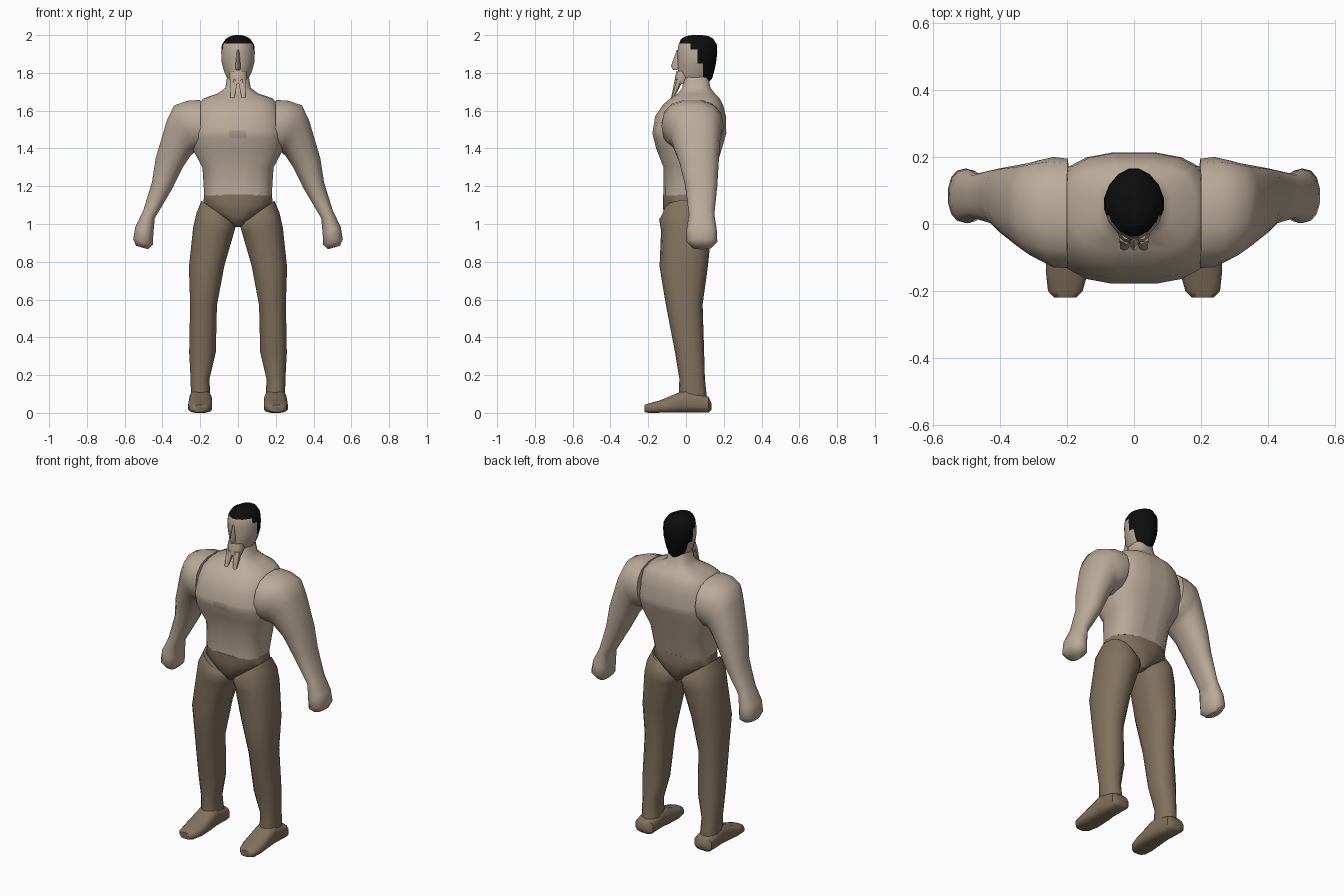
import bpy, bmesh, math
from mathutils import Vector


def material(name, rgb):
    m = bpy.data.materials.new(name)
    m.diffuse_color = (*rgb, 1)
    return m


SKIN = material("skin", (0.50, 0.41, 0.325))
SHADE = material("dark_skin", (0.39, 0.315, 0.25))
CLOTH = material("brown_cloth", (0.225, 0.168, 0.112))
HAIR = material("black_hair", (0.004, 0.004, 0.004))


def power(t, e):
    return math.copysign(abs(t) ** e, t)


def loft(name, rings, mats, sides=16, e=1.0, cuts=(), rule=None, angle=50):
    """Skin closed rings given as (centre, half axis u, half axis v)."""
    bm = bmesh.new()
    loops = []
    for c, u, v in rings:
        loop = []
        for i in range(sides):
            a = 2 * math.pi * (i + 0.5) / sides
            loop.append(bm.verts.new(c + u * power(math.cos(a), e) + v * power(math.sin(a), e)))
        loops.append(loop)
    for p, q in zip(loops, loops[1:]):
        for i in range(sides):
            j = (i + 1) % sides
            bm.faces.new((p[i], p[j], q[j], q[i]))
    bm.faces.new(loops[0])
    bm.faces.new(loops[-1])
    bmesh.ops.recalc_face_normals(bm, faces=bm.faces)
    # straight cuts that carry the colour borders
    for axis, value in cuts:
        n = Vector((0, 0, 0))
        n[axis] = 1
        bmesh.ops.bisect_plane(bm, geom=bm.verts[:] + bm.edges[:] + bm.faces[:],
                               plane_co=n * value, plane_no=n)
    if rule:
        for f in bm.faces:
            f.material_index = int(rule(f.calc_center_median()))
    me = bpy.data.meshes.new(name)
    bm.to_mesh(me)
    bm.free()
    for m in mats:
        me.materials.append(m)
    ob = bpy.data.objects.new(name, me)
    bpy.context.collection.objects.link(ob)
    bpy.ops.object.select_all(action='DESELECT')
    ob.select_set(True)
    bpy.context.view_layer.objects.active = ob
    bpy.ops.object.shade_smooth_by_angle(angle=math.radians(angle))
    return ob


def flat(z, w, y0, y1):
    """Level ring centred on x = 0."""
    return Vector((0, (y0 + y1) / 2, z)), Vector((w, 0, 0)), Vector((0, (y1 - y0) / 2, 0))


def limb(s, ax, az, bx, bz, y0, y1):
    """Tilted ring between an outer and an inner point."""
    a, b = Vector((s * ax, 0, az)), Vector((s * bx, 0, bz))
    return (a + b) / 2 + Vector((0, (y0 + y1) / 2, 0)), (a - b) / 2, Vector((0, (y1 - y0) / 2, 0))


def upright(s, y, x0, x1, z0, z1):
    """Upright ring facing along y."""
    return (Vector((s * (x0 + x1) / 2, y, (z0 + z1) / 2)),
            Vector(((x1 - x0) / 2, 0, 0)), Vector((0, 0, (z1 - z0) / 2)))


# torso and neck, with a darker patch on the breastbone
loft("torso", [flat(*r) for r in (
    (1.15, .18, -.12, .12), (1.30, .19, -.12, .16), (1.40, .245, -.16, .192),
    (1.48, .25, -.18, .215), (1.57, .235, -.165, .213), (1.63, .215, -.125, .198),
    (1.665, .185, -.085, .18), (1.69, .11, -.045, .155), (1.72, .068, -.02, .13),
    (1.80, .055, -.01, .115))], [SKIN, SHADE], sides=20, e=.72,
    cuts=[(0, -.045), (0, .045), (2, 1.455), (2, 1.495)],
    rule=lambda c: abs(c.x) < .045 and 1.455 < c.z < 1.495 and c.y < -.1)

# hips
loft("hips", [flat(*r) for r in (
    (1.155, .182, -.123, .123), (1.10, .188, -.124, .13),
    (1.04, .10, -.12, .125), (.985, .02, -.085, .095))], [CLOTH], e=.8)

# head, with stepped hairline
loft("head", [flat(*r) for r in (
    (1.75, .045, -.03, .12), (1.77, .058, -.038, .14), (1.81, .076, -.045, .152),
    (1.86, .089, -.045, .162), (1.91, .091, -.048, .168), (1.95, .087, -.042, .165),
    (1.98, .066, -.028, .147), (1.995, .04, .0, .12), (2.0, .015, .03, .085))],
    [SKIN, HAIR], e=1.1,
    cuts=[(2, 1.955), (2, 1.925), (2, 1.85), (1, .025), (1, .06), (1, .09)],
    rule=lambda c: c.z > 1.955 or c.y > .09 or (c.y > .06 and c.z > 1.85)
    or (c.y > .025 and c.z > 1.925))

# nose and beard
loft("nose", [flat(*r) for r in (
    (1.92, .007, -.05, -.02), (1.835, .016, -.08, -.02), (1.815, .013, -.068, -.02))],
    [SKIN], sides=6)
loft("beard", [flat(*r) for r in (
    (1.81, .045, -.05, .02), (1.78, .05, -.057, .02), (1.74, .04, -.06, .0))],
    [SKIN], sides=10, e=.8)

for s, side in ((1, "right"), (-1, "left")):
    # beard point
    loft(side + "_beard_point", [limb(s, *r) for r in (
        (.046, 1.765, .0, 1.765, -.06, -.015), (.045, 1.72, .006, 1.72, -.068, -.035),
        (.041, 1.668, .018, 1.668, -.079, -.064))], [SKIN], sides=6)

    # arm with fist
    loft(side + "_arm", [limb(s, *r) for r in (
        (.20, 1.66, .195, 1.40, -.13, .195), (.27, 1.655, .21, 1.38, -.13, .20),
        (.34, 1.63, .23, 1.375, -.105, .19), (.378, 1.55, .25, 1.36, -.08, .182),
        (.437, 1.35, .29, 1.30, -.035, .173), (.457, 1.22, .345, 1.19, -.005, .166),
        (.503, 1.07, .44, 1.03, .015, .15), (.545, .985, .447, .95, .002, .163),
        (.556, .92, .45, .89, .003, .166), (.54, .885, .475, .866, .035, .135))],
        [SKIN], sides=14, e=.85)

    # leg
    loft(side + "_leg", [limb(s, *r) for r in (
        (.195, 1.125, .02, 1.0, -.12, .11), (.222, 1.06, .01, .985, -.142, .138),
        (.24, .98, .02, .95, -.132, .135), (.262, .77, .07, .78, -.14, .116),
        (.255, .58, .11, .57, -.107, .088), (.26, .32, .116, .32, -.058, .096),
        (.252, .18, .15, .18, -.035, .10), (.25, .07, .145, .07, -.04, .112))],
        [CLOTH], sides=14, e=.85)

    # foot
    loft(side + "_foot", [upright(s, *r) for r in (
        (.135, .165, .235, .015, .05), (.12, .14, .26, .002, .085), (.0, .14, .258, .0, .125),
        (-.04, .135, .26, .0, .108), (-.14, .135, .265, .0, .066), (-.2, .152, .258, .0, .05),
        (-.22, .172, .238, .004, .042))], [CLOTH], sides=12, e=.65)
